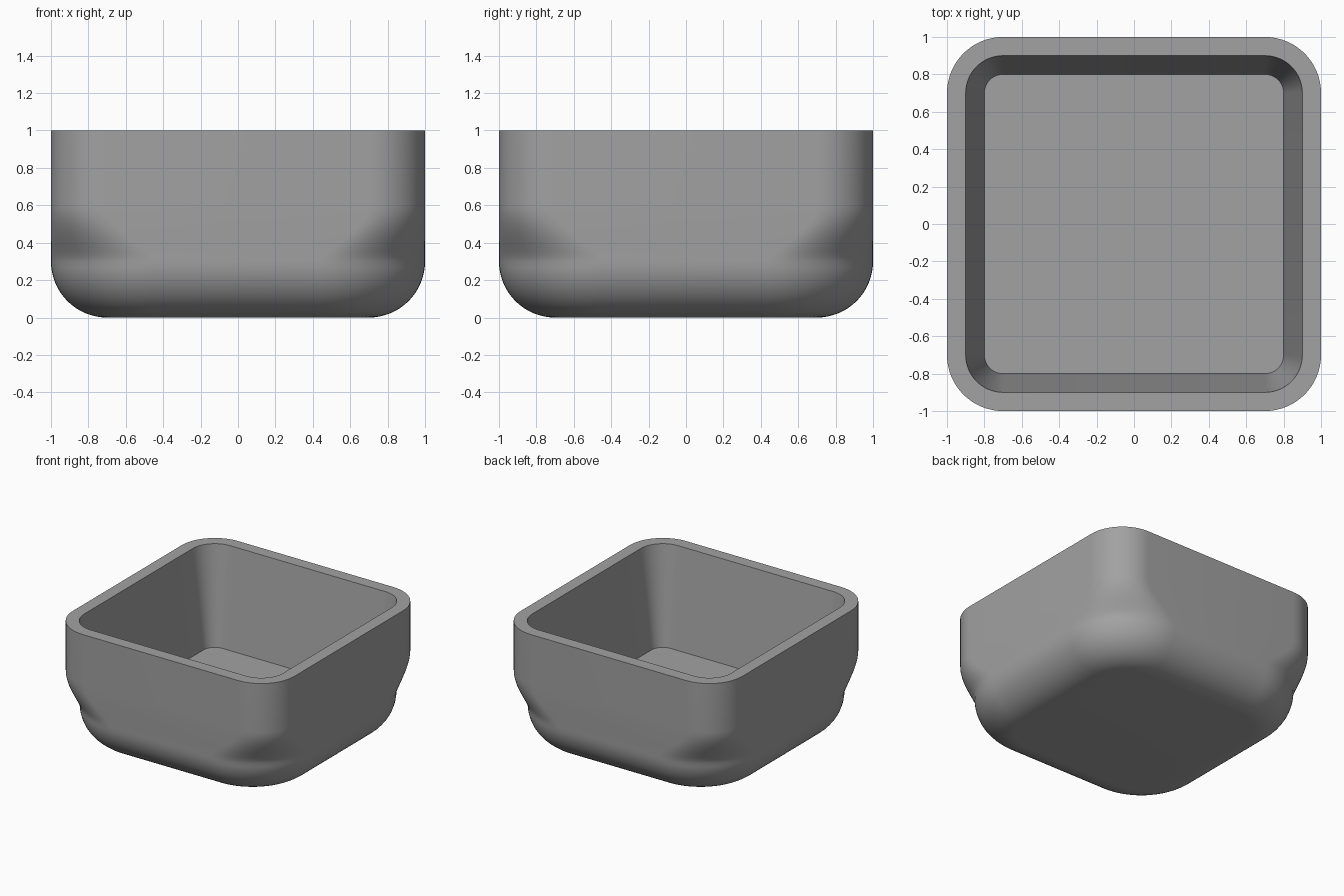
import bpy, bmesh, math

if "Cube" in bpy.data.objects:
    bpy.data.objects.remove(bpy.data.objects["Cube"])

SEG = 16  # steps per rounded corner


def ring(bm, half, radius, z):
    """Rounded square loop of vertices at height z."""
    verts = []
    for q, (sx, sy) in enumerate([(1, 1), (-1, 1), (-1, -1), (1, -1)]):
        for i in range(SEG + 1):
            a = math.pi / 2 * (q + i / SEG)
            verts.append(bm.verts.new((sx * (half - radius) + radius * math.cos(a),
                                       sy * (half - radius) + radius * math.sin(a), z)))
    return verts


sections = []  # (half width, corner radius, height)

# Rounded underside: quarter-circle fillet around a soft-cornered base
for i in range(17):
    a = math.pi / 2 * i / 16
    t = 0.3 * math.sin(a)
    sections.append((0.7 + t, 0.26 + t, 0.3 - 0.3 * math.cos(a)))

# Outer wall: corners tighten towards the rim
for i in range(1, 13):
    u = i / 12
    e = u ** 0.75
    sections.append((1.0, 0.56 - 0.26 * e * e * (3 - 2 * e), 0.3 + 0.3 * u))
sections.append((1.0, 0.3, 1.0))

# Rim and tapered cavity down to the floor
sections += [(0.9, 0.2, 1.0), (0.8, 0.1, 0.2)]

bm = bmesh.new()
rings = [ring(bm, *s) for s in sections]
n = len(rings[0])
for lo, hi in zip(rings, rings[1:]):
    for i in range(n):
        j = (i + 1) % n
        bm.faces.new((lo[i], lo[j], hi[j], hi[i]))
bm.faces.new(rings[0][::-1])  # underside
bm.faces.new(rings[-1])       # cavity floor
bmesh.ops.recalc_face_normals(bm, faces=bm.faces)

mesh = bpy.data.meshes.new("tray")
bm.to_mesh(mesh)
bm.free()
tray = bpy.data.objects.new("tray", mesh)
bpy.context.collection.objects.link(tray)

grey = bpy.data.materials.new("grey")
grey.diffuse_color = (0.36, 0.36, 0.36, 1)
grey.use_nodes = True
grey.node_tree.nodes["Principled BSDF"].inputs["Base Color"].default_value = grey.diffuse_color
mesh.materials.append(grey)

bpy.context.view_layer.objects.active = tray
tray.select_set(True)
bpy.ops.object.shade_smooth_by_angle(angle=math.radians(30))
